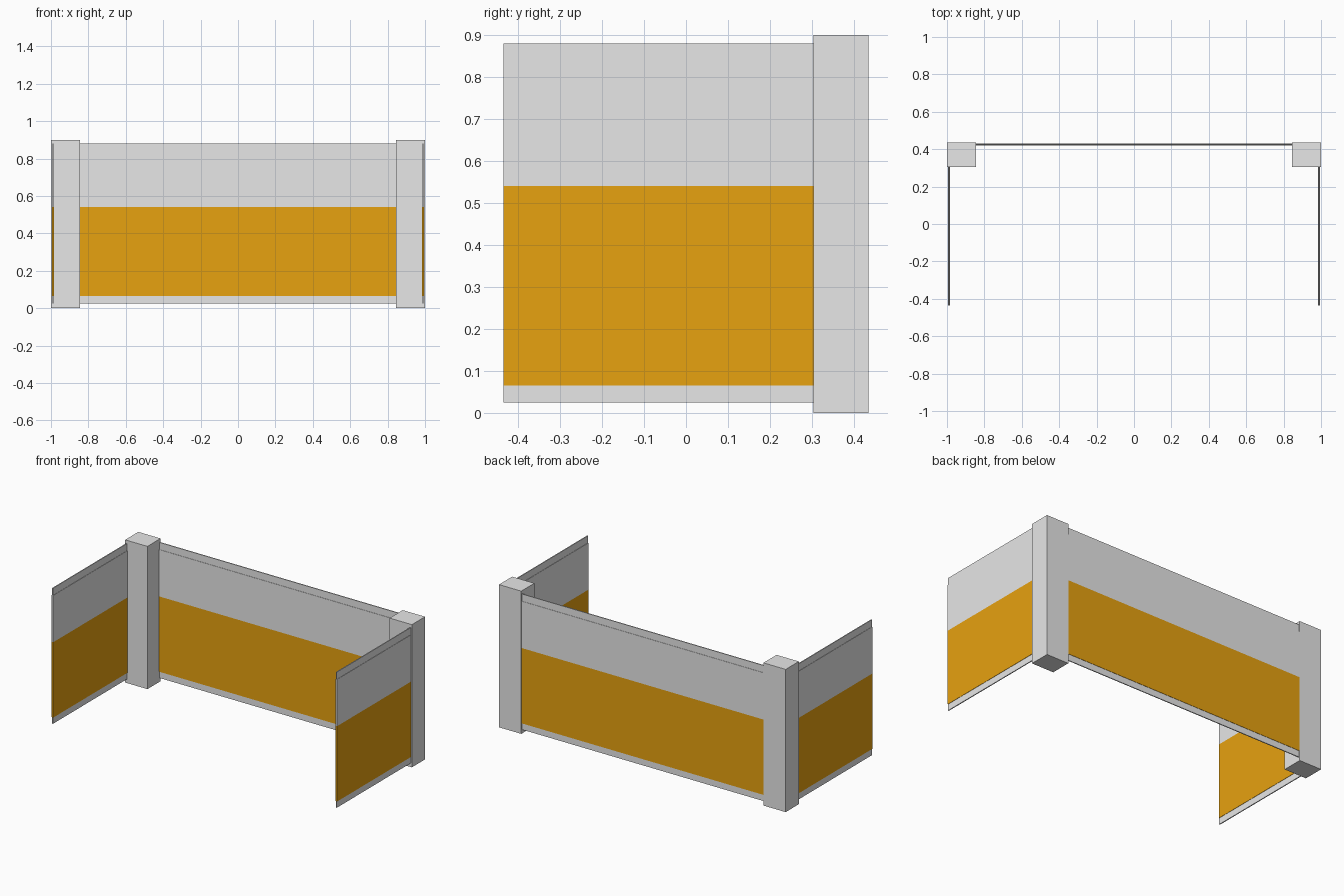
import bpy

if "Cube" in bpy.data.objects:
    bpy.data.objects.remove(bpy.data.objects["Cube"])


def material(name, colour):
    m = bpy.data.materials.new(name)
    m.diffuse_color = (*colour, 1)
    m.use_nodes = True
    m.node_tree.nodes["Principled BSDF"].inputs["Base Color"].default_value = m.diffuse_color
    return m


GREY = material("light grey", (0.8, 0.8, 0.8))
AMBER = material("amber", (0.8, 0.36, 0.005))


def box(name, x, y, z, mat):
    """Box from (min, max) ranges on each axis."""
    verts = [(a, b, c) for a in x for b in y for c in z]
    faces = [(0, 1, 3, 2), (4, 6, 7, 5), (0, 4, 5, 1),
             (2, 3, 7, 6), (0, 2, 6, 4), (1, 5, 7, 3)]
    me = bpy.data.meshes.new(name)
    me.from_pydata(verts, [], faces)
    me.materials.append(mat)
    ob = bpy.data.objects.new(name, me)
    bpy.context.collection.objects.link(ob)
    return ob


# Vertical layers of every screen: name, z range, half thickness, colour
LAYERS = [
    ("bottom_rail", (0.025, 0.065), 0.003, GREY),
    ("lower_panel", (0.065, 0.54), 0.005, AMBER),
    ("upper_panel", (0.54, 0.835), 0.005, GREY),
    ("top_rail", (0.835, 0.88), 0.003, GREY),
]

# Back screen between the posts
for name, z, t, mat in LAYERS:
    box("back_" + name, (-0.845, 0.845), (0.426 - t, 0.426 + t), z, mat)

# Corner posts and side screens
for side, s in (("left", -1), ("right", 1)):
    box(side + "_post", sorted((s * 0.845, s)), (0.304, 0.435), (0, 0.9), GREY)
    c = s * 0.99
    for name, z, t, mat in LAYERS:
        box(f"{side}_{name}", (c - t, c + t), (-0.435, 0.304), z, mat)
